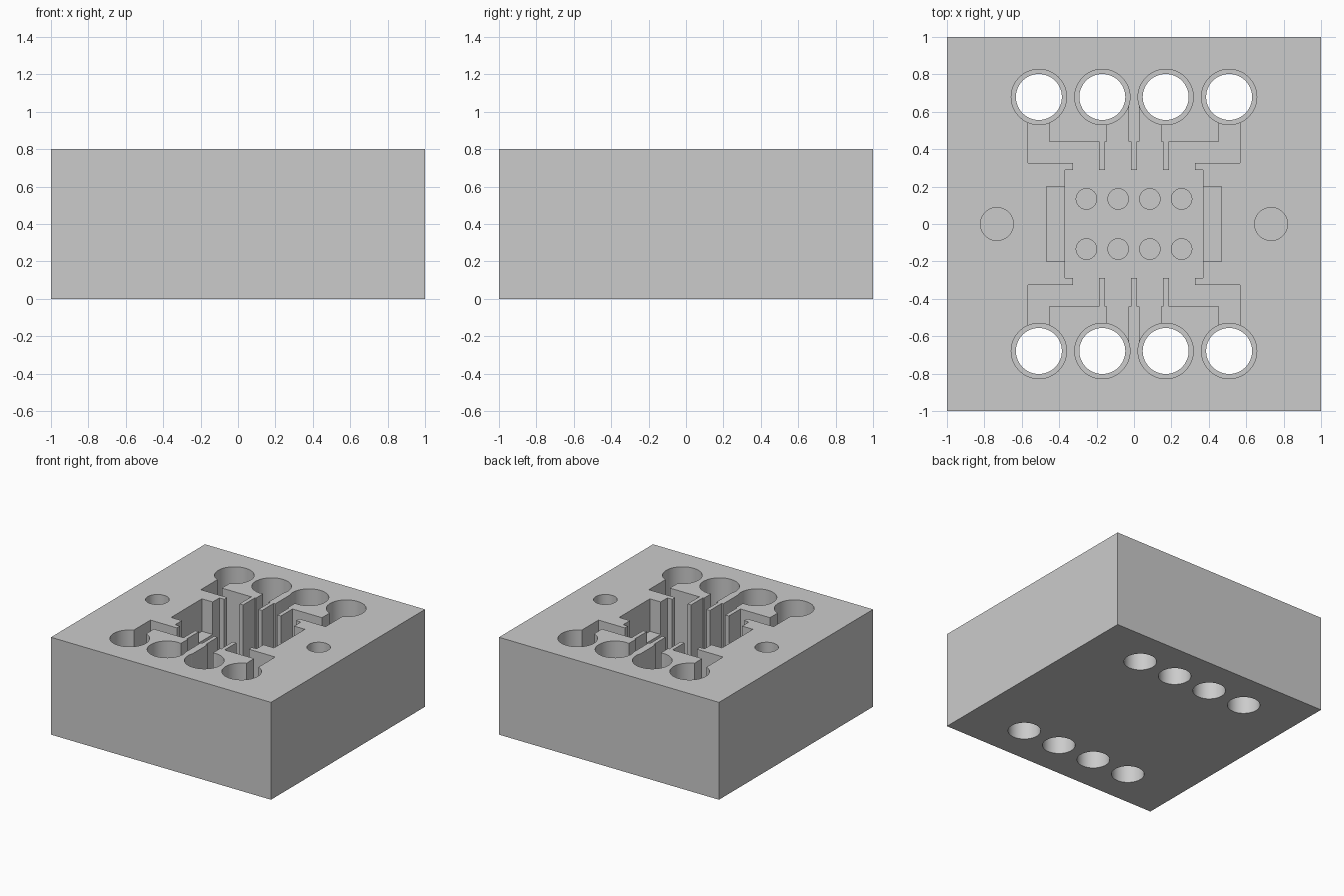
import bpy, bmesh, math

if "Cube" in bpy.data.objects:
    bpy.data.objects.remove(bpy.data.objects["Cube"])

H = 0.8          # block height
TOP = 0.9        # cutters rise above the block
FLOOR = 0.267    # pocket and channel floor

grey = bpy.data.materials.new("light grey")
grey.diffuse_color = (0.6, 0.6, 0.6, 1)
grey.use_nodes = True
grey.node_tree.nodes["Principled BSDF"].inputs["Base Color"].default_value = grey.diffuse_color


def prism(name, outline, z0, z1):
    """Extrude a closed xy outline from z0 to z1."""
    bm = bmesh.new()
    face = bm.faces.new([bm.verts.new((x, y, z0)) for x, y in outline])
    new = bmesh.ops.extrude_face_region(bm, geom=[face])["geom"]
    top = [v for v in new if isinstance(v, bmesh.types.BMVert)]
    bmesh.ops.translate(bm, vec=(0, 0, z1 - z0), verts=top)
    bmesh.ops.recalc_face_normals(bm, faces=bm.faces)
    mesh = bpy.data.meshes.new(name)
    bm.to_mesh(mesh)
    bm.free()
    mesh.materials.append(grey)
    obj = bpy.data.objects.new(name, mesh)
    bpy.context.collection.objects.link(obj)
    return obj


def rect(x0, x1, y0, y1):
    return [(x0, y0), (x1, y0), (x1, y1), (x0, y1)]


def circle(cx, cy, r, n=48):
    return [(cx + r * math.cos(2 * math.pi * i / n),
             cy + r * math.sin(2 * math.pi * i / n)) for i in range(n)]


block = prism("socket_block", rect(-1, 1, -1, 1), 0, H)
bpy.context.view_layer.objects.active = block


def cut(outline, z0, z1=TOP):
    """Subtract a prism from the block."""
    cutter = prism("cutter", outline, z0, z1)
    cutter.hide_render = True
    mod = block.modifiers.new("cut", "BOOLEAN")
    mod.operation = "DIFFERENCE"
    mod.solver = "EXACT"
    mod.object = cutter
    bpy.ops.object.modifier_apply(modifier=mod.name)
    bpy.data.objects.remove(cutter)


# Central pocket with its wire channels and fins: one quarter, mirrored twice
quarter = [(.37, .288), (.327, .288), (.327, .327), (.567, .327), (.567, .6),
           (.455, .6), (.455, .44), (.187, .44), (.187, .288), (.155, .288),
           (.155, .44), (.145, .44), (.145, .68), (.03, .68), (.03, .44),
           (.016, .44), (.016, .288)]
half = quarter + [(-x, y) for x, y in reversed(quarter)]
cut(half + [(x, -y) for x, y in reversed(half)], FLOOR)

# Terminal holes: wide bore from the top, narrower bore through the base
for sy in (-1, 1):
    for i in range(4):
        x = (i - 1.5) * 0.339
        cut(circle(x, sy * 0.679, 0.148), 0.2)
        cut(circle(x, sy * 0.679, 0.123), -0.1, 0.5)

# Blind contact pin holes in the pocket floor
for sy in (-1, 1):
    for i in range(4):
        cut(circle((i - 1.5) * 0.1695, sy * 0.134, 0.055, 32), 0.133, 0.5)

# Finger notches and alignment holes on both sides
for s in (-1, 1):
    a, b = sorted((s * 0.3, s * 0.468))
    cut(rect(a, b, -0.2, 0.2), 0.533)
    cut(circle(s * 0.733, 0, 0.088), 0.533)

# Smooth bores, sharp edges
block.select_set(True)
bpy.ops.object.shade_smooth_by_angle(angle=math.radians(30))
